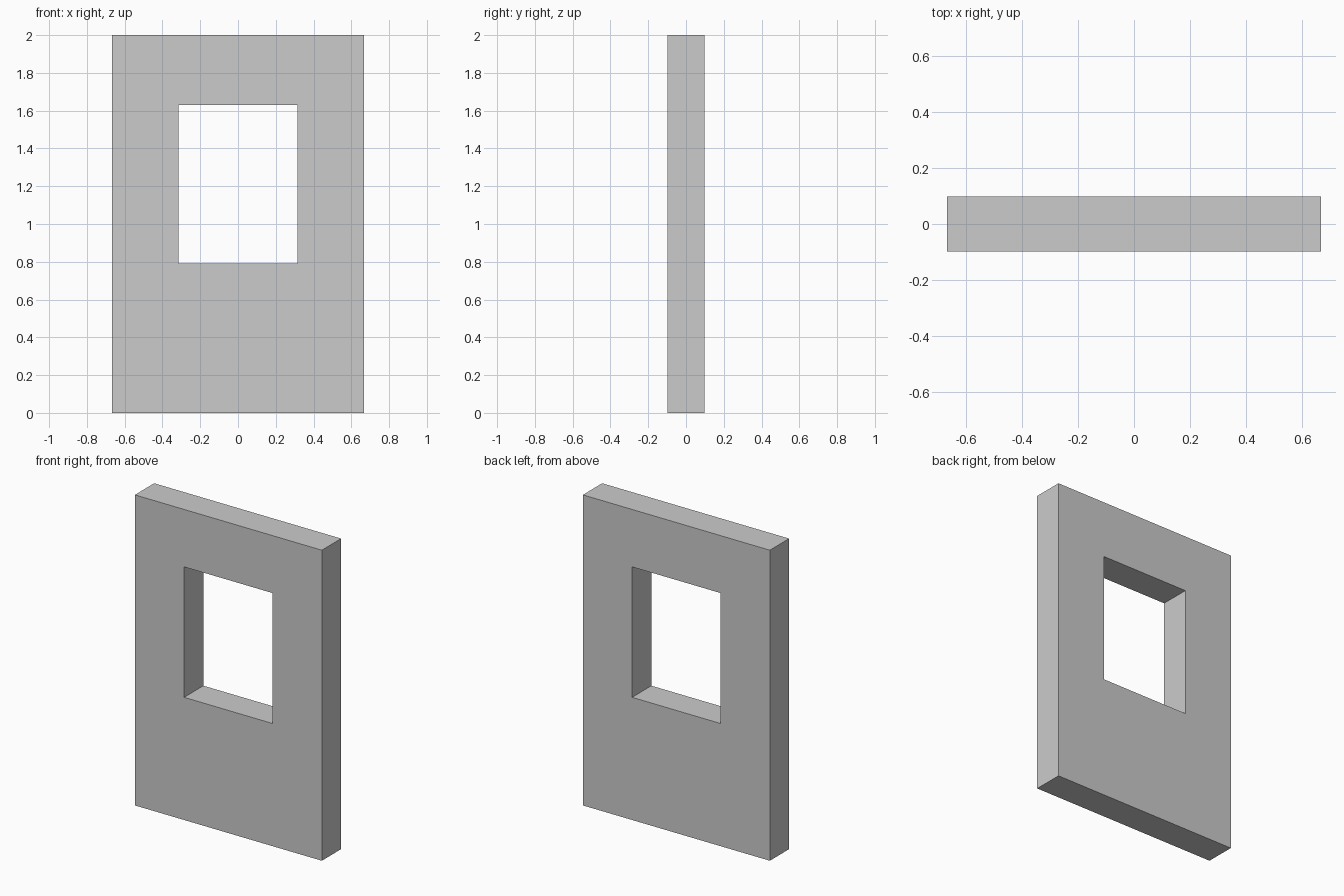
import bpy
import bmesh

if "Cube" in bpy.data.objects:
    bpy.data.objects.remove(bpy.data.objects["Cube"])

HALF_W, HEIGHT, HALF_T = 0.666, 2.0, 0.098
OPEN_W, OPEN_BOTTOM, OPEN_TOP = 0.315, 0.79, 1.63


def rectangle(bm, half_w, z0, z1, y):
    """Four corner vertices, counter-clockwise seen from the front."""
    corners = [(-half_w, z0), (half_w, z0), (half_w, z1), (-half_w, z1)]
    return [bm.verts.new((x, y, z)) for x, z in corners]


# Wall panel: a ring of front faces around the window, extruded to the back
bm = bmesh.new()
outer = rectangle(bm, HALF_W, 0, HEIGHT, -HALF_T)
inner = rectangle(bm, OPEN_W, OPEN_BOTTOM, OPEN_TOP, -HALF_T)
for i in range(4):
    j = (i + 1) % 4
    bm.faces.new((outer[i], outer[j], inner[j], inner[i]))
front = bm.faces[:]
result = bmesh.ops.extrude_face_region(bm, geom=front, use_keep_orig=True)
back = [v for v in result["geom"] if isinstance(v, bmesh.types.BMVert)]
bmesh.ops.translate(bm, verts=back, vec=(0, 2 * HALF_T, 0))
bmesh.ops.recalc_face_normals(bm, faces=bm.faces)

mesh = bpy.data.meshes.new("window_wall")
bm.to_mesh(mesh)
bm.free()
wall = bpy.data.objects.new("window_wall", mesh)
bpy.context.collection.objects.link(wall)
